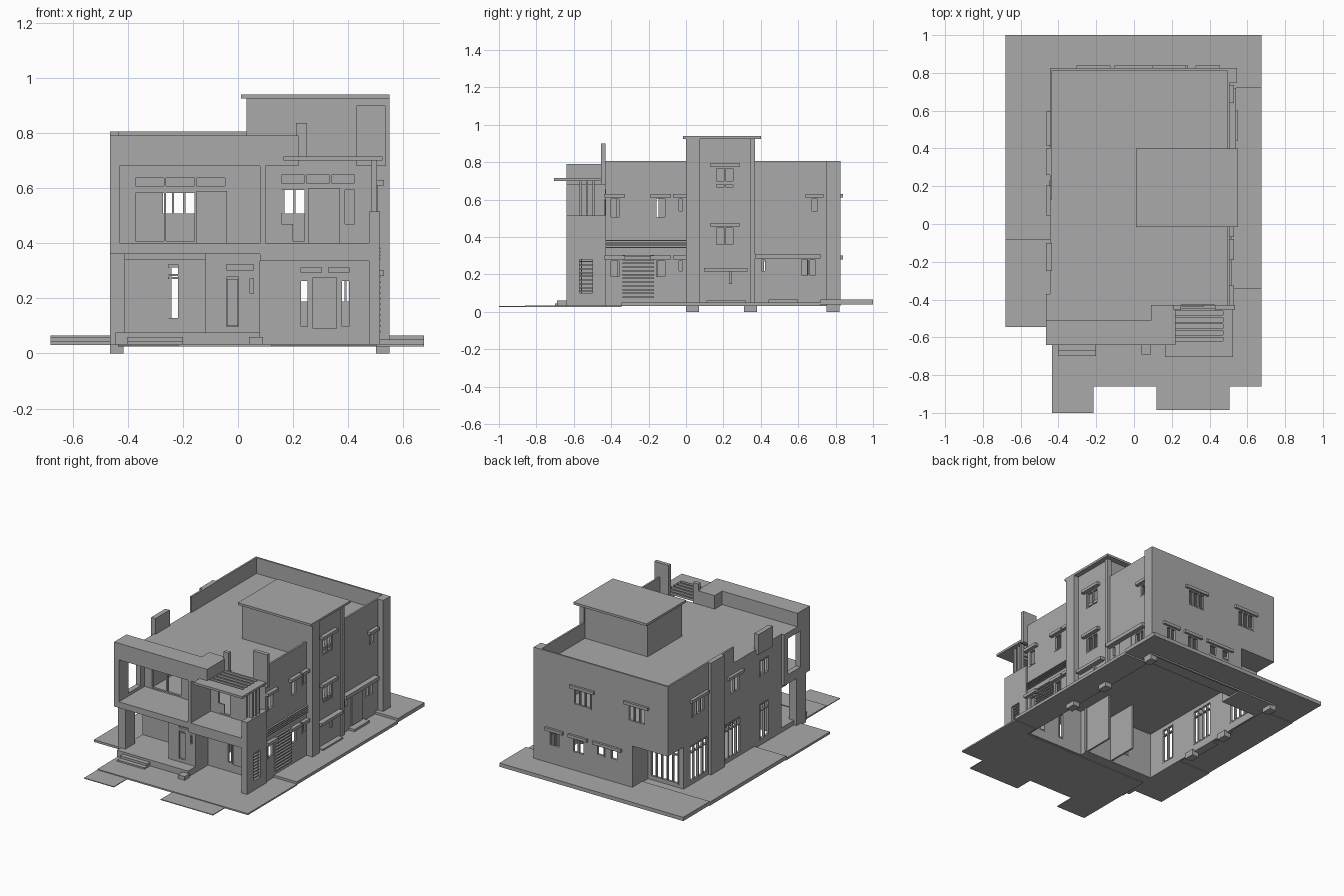
import bpy
import bmesh
from mathutils import Vector

default_cube = bpy.data.objects.get("Cube")
if default_cube:
    bpy.data.objects.remove(default_cube, do_unlink=True)

plaster = bpy.data.materials.new("grey plaster")
plaster.use_nodes = True
grey = (.4, .4, .4, 1)
plaster.diffuse_color = grey
plaster.node_tree.nodes["Principled BSDF"].inputs["Base Color"].default_value = grey

# Shared building lines
LEFT, RIGHT, FRONT, BACK = -.445, .505, -.43, .825
EDGE, PORCH, OUTER, INNER = -.465, -.64, .55, -.37
BASE, GROUND, FLOOR, DECK, ROOF, TOP = .03, .06, .36, .4, .7, .805
SKIN, SLAB, BAR = .012, .02, .008
LOWER, UPPER = (.18, .28), (.5, .61)


def finish(name, bm):
    bmesh.ops.recalc_face_normals(bm, faces=bm.faces)
    mesh = bpy.data.meshes.new(name)
    bm.to_mesh(mesh)
    bm.free()
    mesh.materials.append(plaster)
    obj = bpy.data.objects.new(name, mesh)
    bpy.context.collection.objects.link(obj)
    return obj


def add_box(bm, x, y, z):
    corners = bmesh.ops.create_cube(bm, size=1)["verts"]
    spans = (x, y, z)
    for v in corners:
        v.co = Vector([s[0] if c < 0 else s[1] for c, s in zip(v.co, spans)])


def box(name, x, y, z):
    bm = bmesh.new()
    add_box(bm, x, y, z)
    return finish(name, bm)


def place(axis, depth, along, height):
    """Order spans for a part lying across the x or the y axis."""
    return (depth, along, height) if axis == "x" else (along, depth, height)


def wall(name, axis, depth, along, height, holes=()):
    """Wall with rectangular holes, built from a grid with only outer faces."""
    us = sorted({*along, *[h[0] for h in holes], *[h[1] for h in holes]})
    zs = sorted({*height, *[h[2] for h in holes], *[h[3] for h in holes]})

    def solid(i, j):
        if not (0 <= i < len(us) - 1 and 0 <= j < len(zs) - 1):
            return False
        u, z = (us[i] + us[i + 1]) / 2, (zs[j] + zs[j + 1]) / 2
        return not any(a < u < b and c < z < d for a, b, c, d in holes)

    bm = bmesh.new()

    def point(d, i, j):
        return bm.verts.new((depth[d], us[i], zs[j]) if axis == "x" else (us[i], depth[d], zs[j]))

    for i in range(len(us) - 1):
        for j in range(len(zs) - 1):
            if not solid(i, j):
                continue
            ring = [(i, j), (i + 1, j), (i + 1, j + 1), (i, j + 1)]
            for d in (0, 1):
                bm.faces.new([point(d, *p) for p in ring])
            beside = [(i, j - 1), (i + 1, j), (i, j + 1), (i - 1, j)]
            for k, other in enumerate(beside):
                if not solid(*other):
                    p, q = ring[k], ring[(k + 1) % 4]
                    bm.faces.new([point(0, *p), point(0, *q), point(1, *q), point(1, *p)])
    bmesh.ops.remove_doubles(bm, verts=bm.verts, dist=.0001)
    bmesh.ops.dissolve_limit(bm, angle_limit=.01, verts=bm.verts, edges=bm.edges)
    return finish(name, bm)


def frame(name, axis, at, hole, panes=2, rail=None):
    """Window frame with upright bars and an optional cross rail."""
    a, b, c, d = hole
    depth = (at - BAR, at + BAR)
    bm = bmesh.new()
    for k in range(panes + 1):
        u = a + (b - a - BAR) * k / panes
        add_box(bm, *place(axis, depth, (u, u + BAR), (c, d)))
    for z in [c, d - BAR] + ([rail] if rail else []):
        add_box(bm, *place(axis, depth, (a, b), (z, z + BAR)))
    return finish(name, bm)


def hood(name, axis, at, out, hole, lip=.025):
    """Sun shade above an opening, reaching out from the wall."""
    depth = tuple(sorted((at, at + out)))
    box(name, *place(axis, depth, (hole[0] - lip, hole[1] + lip), (hole[3], hole[3] + SLAB)))


def facade(name, axis, depth, along, height, windows, out=0, voids=(), pane=.045):
    """Wall, frames and hoods; out is the signed hood reach."""
    wall(name, axis, depth, along, height, [*windows, *voids])
    middle = sum(depth) / 2
    for n, hole in enumerate(windows):
        panes = max(1, round((hole[1] - hole[0]) / pane))
        tall = hole[3] - hole[2] > .2
        frame(f"{name}_frame_{n}", axis, middle, hole, panes, hole[3] - .05 if tall else None)
        if out:
            hood(f"{name}_hood_{n}", axis, depth[1] if out > 0 else depth[0], out, hole)


# Ground plates and paving around the open footprint
box("rear_paving", (-.68, .675), (.72, 1), (.04, .065))
box("left_paving", (-.68, LEFT), (-.085, .72), (.035, GROUND))
box("left_front_paving", (-.68, LEFT), (-.545, -.085), (BASE, .045))
box("right_paving", (RIGHT, .675), (-.345, .72), (BASE, .05))
box("right_front_paving", (RIGHT, .675), (-.86, -.345), (.025, .035))
box("forecourt", (-.435, RIGHT), (-.86, FRONT), (.025, .035))
box("left_ramp", (-.435, -.215), (-1, -.86), (.025, BASE))
box("right_ramp", (.12, RIGHT), (-.985, -.86), (.025, BASE))
box("porch_floor", (LEFT, .08), (PORCH, INNER), (BASE, .075))
box("left_door_step", (-.49, LEFT), (.05, .23), (BASE, GROUND))
for n in range(2):
    box(f"porch_step_{n}", (-.4, -.2), (PORCH - .03 * (2 - n), PORCH), (BASE, .045 + n * .015))
box("small_step", (.04, .09), (-.69, PORCH), (BASE, GROUND))

# Foundation feet
for side, x in (("left", -.44), ("right", .525)):
    for n, y in enumerate((.035, .345, .785)):
        box(f"{side}_foot_{n}", (x - .025, x + .025), (y - .035, y + .035), (0, .04))

# Slabs
box("upper_floor", (LEFT, RIGHT), (FRONT, BACK), (FLOOR - SLAB, FLOOR))
box("roof_slab", (LEFT, RIGHT), (FRONT, BACK), (ROOF - SLAB, ROOF))
box("left_balcony_floor", (EDGE, .08), (PORCH, INNER), (FLOOR, DECK))
box("right_balcony_floor", (.08, RIGHT), (PORCH, FRONT), (.335, DECK))

# Right side walls with windows and hoods
right_skin = (RIGHT - SKIN, RIGHT)
front_right = []
for z in (LOWER, UPPER):
    front_right += [(-.41, -.35, *z), (-.165, -.105, *z), (-.045, -.01, z[0] + .03, z[1])]
facade("right_front_wall", "x", right_skin, (FRONT, 0), (BASE, TOP), front_right, .025)
rear_right = [(.395, .43, .21, .285), (.61, .7, .19, .285), (.665, .71, .53, .61)]
facade("right_rear_wall", "x", right_skin, (.36, BACK), (BASE, TOP), rear_right)
box("right_rear_long_hood", (RIGHT, .54), (.37, .72), (.285, .31))
hood("right_rear_high_hood", "x", RIGHT, .025, rear_right[-1])
box("side_door", (RIGHT, RIGHT + BAR), (.47, .58), (.07, .28))
box("side_door_step", (RIGHT, OUTER), (.44, .6), (BASE, .065))
for n in range(4):
    z = .34 + n * .013
    box(f"wall_band_{n}", (RIGHT, RIGHT + SKIN), (FRONT, 0), (z, z + .006))
for n in range(12):
    z = .075 + n * .02
    box(f"wall_slat_{n}", (RIGHT, RIGHT + SKIN), (-.34, -.17), (z, z + BAR))

# Stair tower with its roof and fins
tower = [(.155, .26, .34, .455), (.155, .26, .66, .775)]
facade("tower_side_wall", "x", (RIGHT - SKIN, .515), (0, .36), (BASE, .925), tower, .025)
box("tower_fin", (RIGHT - SKIN, OUTER), (0, .075), (BASE, .925))
box("tower_rear_edge", (RIGHT - SKIN, .525), (.345, .37), (BASE, .925))
box("tower_door_canopy", (RIGHT, OUTER), (.095, .33), (.215, .235))
box("tower_door_post", (RIGHT, .525), (.23, .245), (.15, .215))
box("tower_step", (RIGHT, OUTER), (.11, .32), (BASE, GROUND))
box("stair_head_side", (.03, .05), (0, .36), (ROOF, .925))
for side, y in (("front", 0), ("rear", .34)):
    box(f"stair_head_{side}", (.03, RIGHT), (y, y + SLAB), (ROOF, .925))
box("tower_roof", (.01, OUTER), (-.015, .4), (.925, .94))
box("rear_corner_fin", (RIGHT - SKIN, .545), (.75, BACK), (BASE, TOP))

# Rear wall with a recessed corner at ground level
rear = [(x - .065, x + .065, *UPPER) for x in (-.215, .185)]
rear += [(.35, .43, *LOWER), (.17, .26, *LOWER), (-.08, -.02, .21, .28), (.02, .08, .21, .28)]
facade("rear_wall", "y", (BACK - SKIN, BACK), (LEFT, RIGHT), (BASE, TOP), rear, .015,
       [(LEFT, -.17, BASE, FLOOR - SLAB)])
facade("recess_rear_wall", "y", (.65, .66), (LEFT, -.17), (BASE, FLOOR), [(-.41, -.2, .08, .32)])
box("recess_side_wall", (-.182, -.17), (.65, BACK), (BASE, FLOOR))
box("rear_terrace", (LEFT, -.17), (.65, BACK), (BASE, GROUND))

# Left wall: parapet gaps, recessed corner, windows
left = [(.41, .6, .08, .32), (.06, .23, .08, .32), (-.24, -.14, .08, .32)]
left += [(.44, .57, *UPPER), (.07, .18, *UPPER), (-.24, -.14, *UPPER)]
gaps = [(.66, BACK, BASE, FLOOR - SLAB), (-.1, .13, ROOF, TOP), (INNER, -.25, ROOF, TOP)]
facade("left_wall", "x", (LEFT, LEFT + SKIN), (INNER, BACK), (BASE, TOP), left, 0, gaps)
for n, hole in enumerate(left[3:5]):
    hood(f"left_hood_{n}", "x", LEFT, -.02, hole)
box("left_fin", (EDGE, LEFT + SKIN), (.26, .4), (BASE, TOP))
box("left_parapet_block", (EDGE, LEFT + SKIN), (-.25, -.1), (.67, TOP))

# Front walls, both storeys, stepped back on the left
left_front = [(-.26, -.21, .12, .33), (-.38, -.15, DECK, .59), (-.38, -.04, .6, .645)]
right_front = [(.22, .26, .09, .27), (.37, .41, .09, .27), (.22, .31, .285, .32), (.32, .41, .285, .32)]
right_front += [(.15, .25, DECK, .6), (.38, .43, DECK, .6), (.15, .43, .61, .655)]
facade("left_front_wall", "y", (INNER, INNER + SKIN), (LEFT, .09), (BASE, ROOF), left_front, pane=.1)
facade("right_front_wall", "y", (FRONT, FRONT + SKIN), (.08, RIGHT), (BASE, ROOF), right_front, pane=.1)
box("lower_front_door", (.27, .36), (FRONT - BAR, FRONT), (.09, .275))
box("sliding_leaf", (-.15, -.04), (INNER - BAR, INNER), (DECK, .59))
box("upper_front_door", (.255, .37), (FRONT - BAR, FRONT), (DECK, .6))
for n, x in enumerate((.15, .38)):
    box(f"window_panel_{n}", (x, x + .05), (FRONT, FRONT + BAR), (DECK, .47))

# Entrance room beside the porch
entry = [(.035, .065, .21, .28), (-.05, .01, .09, .285), (-.05, .065, .295, .33)]
facade("entrance_wall", "y", (-.56, -.548), (-.12, .08), (BASE, FLOOR), entry, pane=.1)
box("entrance_door", (-.04, 0), (-.555, -.55), (.1, .27))
for side, x in (("left", -.12), ("right", .068)):
    box(f"entrance_{side}_side", (x, x + SKIN), (-.548, -.15), (BASE, FLOOR))

# Framed balcony on the left
box("porch_column", (EDGE, -.41), (-.6, -.5), (BASE, FLOOR))
wall("balcony_side_wall", "x", (EDGE, -.43), (PORCH, INNER), (FLOOR, ROOF), [(-.54, -.41, .42, .66)])
box("balcony_top_beam", (EDGE, .09), (PORCH, -.51), (.68, .79))
box("balcony_beam_return", (.09, .22), (PORCH, FRONT), (.68, .79))
box("balcony_ceiling", (EDGE, .09), (-.51, INNER), (.68, ROOF))
box("balcony_divider", (.08, .1), (PORCH, INNER), (DECK, .68))

# Right balcony with side fin, louvres, pergola and upright plates
wall("balcony_fin", "x", (.475, .515), (PORCH, FRONT), (BASE, .515), [(-.57, -.5, .1, .28)])
for n in range(9):
    z = .105 + n * .02
    box(f"louvre_{n}", (.485, RIGHT), (-.57, -.5), (z, z + BAR))
for n, y in enumerate((-.57, -.535, -.5)):
    box(f"pergola_post_{n}", (.485, RIGHT), (y, y + .012), (.515, ROOF))
flat = (ROOF, .715)
for n, x in enumerate((.165, .47)):
    box(f"pergola_side_{n}", (x, x + .055), (-.705, FRONT), flat)
box("pergola_front", (.22, .47), (-.705, -.62), flat)
for n in range(5):
    y = -.6 + n * .035
    box(f"pergola_slat_{n}", (.22, .47), (y, y + .012), flat)
box("tall_roof_plate", (.43, .535), (-.455, FRONT), (.68, .9))
box("small_roof_plate", (.21, .25), (-.455, FRONT), (ROOF, .835))
